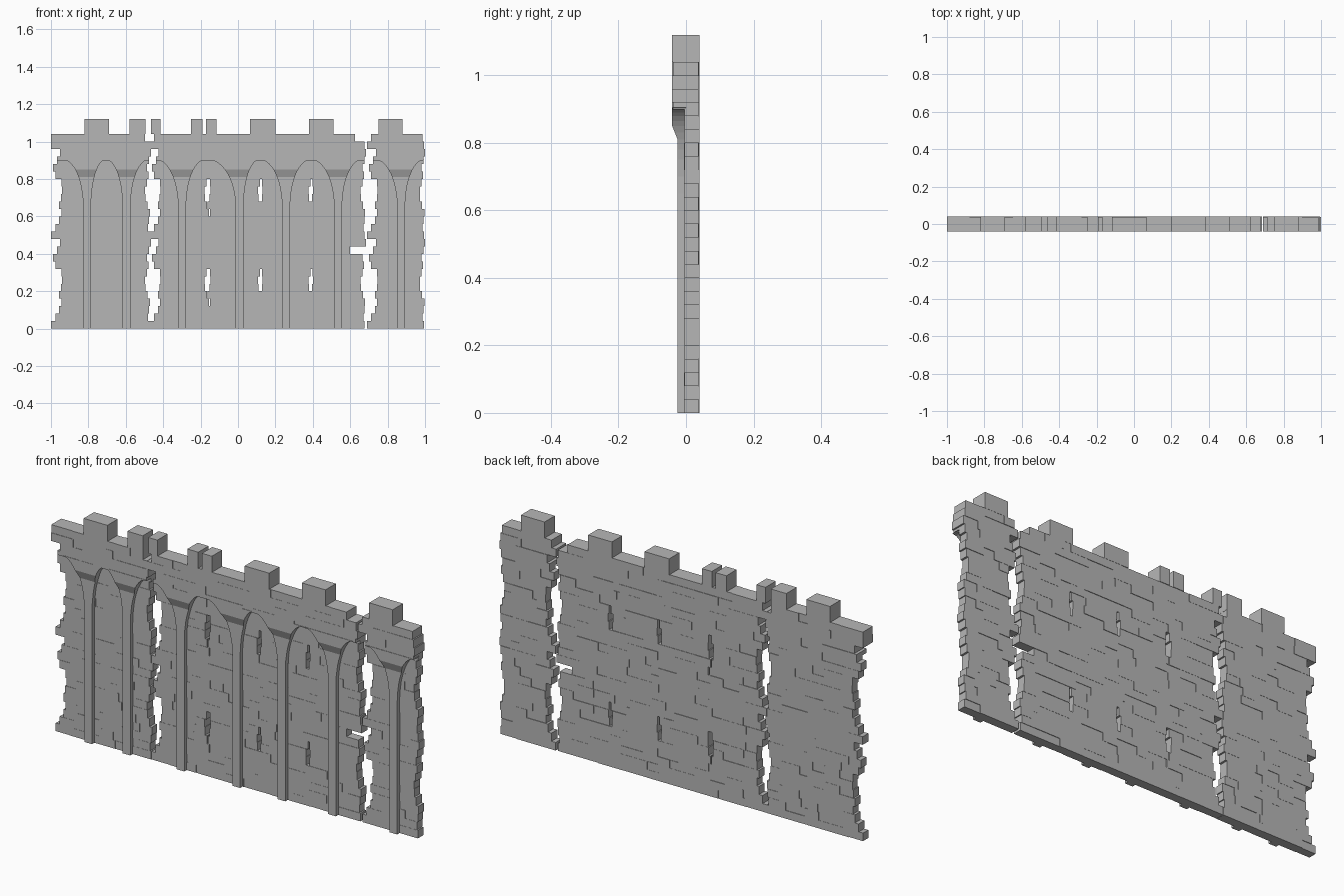
import bpy, bmesh, math, random

if "Cube" in bpy.data.objects:
    bpy.data.objects.remove(bpy.data.objects["Cube"])
random.seed(4)

stone = bpy.data.materials.new("grey_stone")
stone.diffuse_color = (0.47, 0.47, 0.47, 1)
stone.use_nodes = True
stone.node_tree.nodes["Principled BSDF"].inputs["Base Color"].default_value = stone.diffuse_color

ROW = 0.04          # brick course height
BACK, PANEL, PIER, FRONT = 0.04, -0.006, -0.025, -0.041
PEAK = 0.904        # top of the arches

# ragged end profiles, one value per course, repeating every 12 courses
LEFT = [0.183, 0.16, 0.14, 0.128, 0.14, 0.13, 0.125, 0.128, 0.16, 0.172, 0.15, 0.135]
RIGHT = [0.122, 0.115, 0.12, 0.125, 0.112, 0.102, 0.10, 0.11, 0.118, 0.11, 0.12, 0.13]

# bays: pier centre, extra left, extra right, arch half spans left and right
BAYS = [(-0.807, 0.010, 0.00, 0.130, 0.100),
        (-0.596, 0.000, 0.00, 0.111, 0.120),
        (-0.299, -0.01, 0.02, 0.140, 0.125),
        (0.008, 0.030, 0.00, 0.170, 0.107),
        (0.257, 0.000, 0.02, 0.142, 0.133),
        (0.535, 0.010, 0.02, 0.145, 0.130),
        (0.872, 0.000, 0.00, 0.140, 0.125)]


def add_box(bm, x0, x1, y0, y1, z0, z1):
    v = [bm.verts.new((x, y, z)) for z in (z0, z1)
         for x, y in ((x0, y0), (x1, y0), (x1, y1), (x0, y1))]
    bm.faces.new(v[3::-1])
    bm.faces.new(v[4:])
    for i in range(4):
        j = (i + 1) % 4
        bm.faces.new((v[i], v[j], v[j + 4], v[i + 4]))


def finish(bm, name):
    bmesh.ops.recalc_face_normals(bm, faces=bm.faces)
    me = bpy.data.meshes.new(name)
    bm.to_mesh(me)
    bm.free()
    me.materials.append(stone)
    ob = bpy.data.objects.new(name, me)
    bpy.context.collection.objects.link(ob)
    return ob


def ends(n, row):
    """Left and right x of one course of a bay."""
    cx, dl, dr = BAYS[n][:3]
    l, r = LEFT[row % 12] + dl, RIGHT[row % 12] + dr
    if n == 0:
        r = 0.11
    if n == 5:
        if row == 10:
            r = 0.065                  # missing stone beside the wide gap
        if row == 25:
            r = 0.09
    if n == 1 and row == 25:
        r = 0.10
    if n == 0 and row == 25:
        l = 0.193
    return max(cx - l, -1.0), min(cx + r, 1.0)


# wall courses: each row of a bay is broken into stones of uneven depth
for n in range(len(BAYS)):
    bm = bmesh.new()
    for row in range(26):
        x0, x1 = ends(n, row)
        z0, z1 = row * ROW, (row + 1) * ROW
        a = x0 + (x1 - x0) * random.uniform(0.2, 0.42)
        b = x0 + (x1 - x0) * random.uniform(0.58, 0.8)
        for s, e in ((x0, a), (a, b), (b, x1)):
            back = BACK - random.choice((0, 0, 0.001, 0.003))
            inset = random.choice((0, 0, 0.001, 0.002))
            if row > 22:
                add_box(bm, s, e, FRONT + inset, back, z0, z1)
            else:
                add_box(bm, s, e, PANEL + inset, back, z0, z1)
                if row == 22:          # upper wall starts at the arch peak
                    add_box(bm, s, e, FRONT + inset, PANEL + inset, PEAK - 0.005, z1)
    finish(bm, "wall_courses_%d" % (n + 1))

# piers flaring into arch spandrels, with a sloped corbel step
SPRING, HALF = 0.65, 0.021
levels = [0.0, SPRING, 0.70, 0.75, 0.78, 0.81, 0.83, 0.85, 0.865, 0.88, 0.89, 0.898, PEAK]
for n, (cx, dl, dr, wl, wr) in enumerate(BAYS):
    bm = bmesh.new()
    rings = []
    for z in levels:
        t = max(0.0, (z - SPRING) / (PEAK - SPRING))
        k = 1 - math.sqrt(max(0.0, 1 - t * t))
        f = PIER + (FRONT - PIER) * min(1.0, max(0.0, (z - 0.81) / 0.04))
        xl, xr = cx - HALF - (wl - HALF) * k, cx + HALF + (wr - HALF) * k
        rings.append([bm.verts.new(p) for p in
                      ((xl, f, z), (xr, f, z), (xr, 0.0, z), (xl, 0.0, z))])
    for lo, hi in zip(rings, rings[1:]):
        for i in range(4):
            j = (i + 1) % 4
            bm.faces.new((lo[i], lo[j], hi[j], hi[i]))
    bm.faces.new(rings[0][::-1])
    bm.faces.new(rings[-1])
    finish(bm, "pier_and_arch_%d" % (n + 1))

# merlons along the top
bm = bmesh.new()
for x0, x1 in ((-0.82, -0.69), (-0.58, -0.495), (-0.465, -0.415), (-0.25, -0.19),
               (-0.17, -0.115), (0.065, 0.20), (0.38, 0.51), (0.75, 0.88)):
    add_box(bm, x0, x1, FRONT, BACK, 1.04, 1.12)
finish(bm, "merlons")
